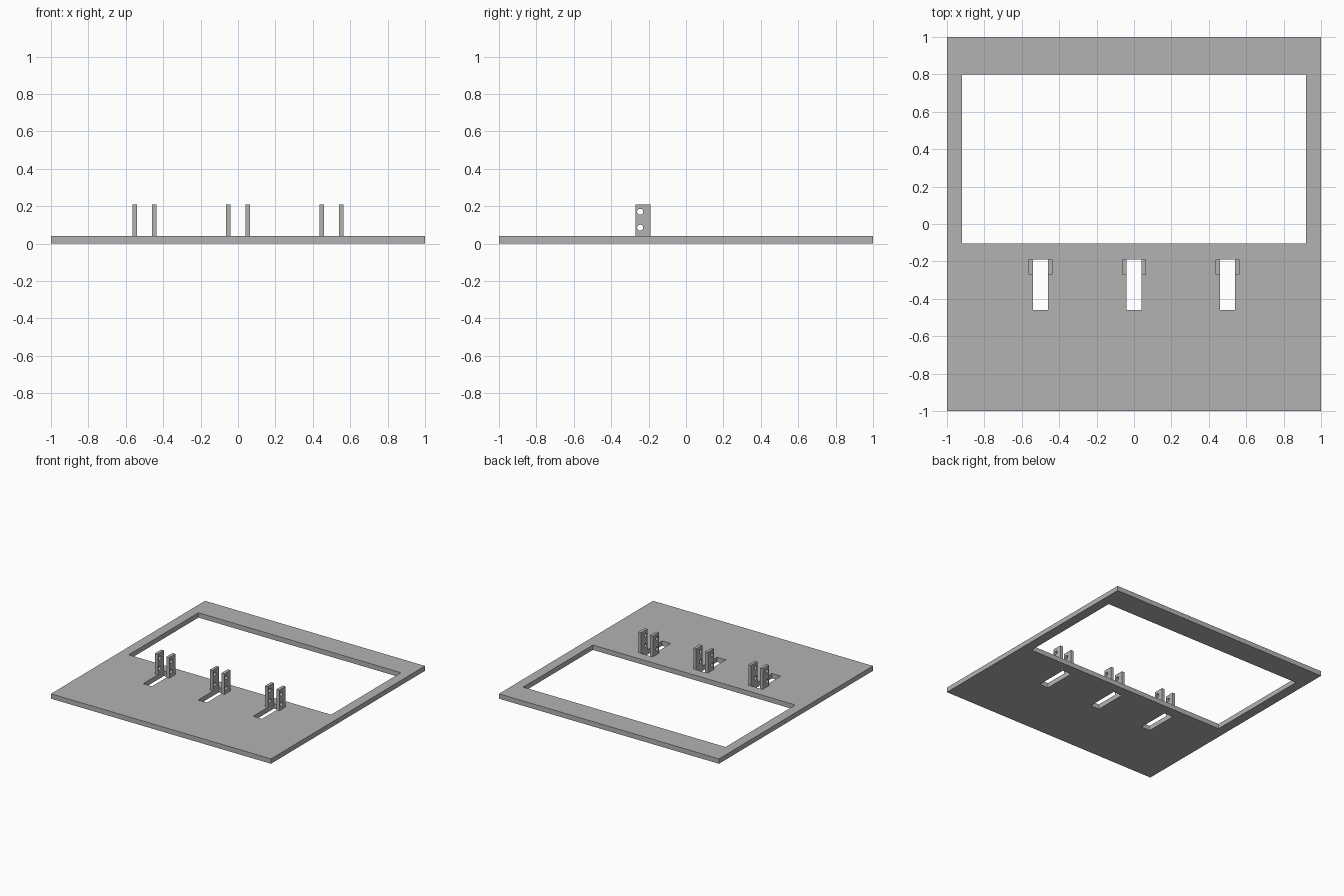
import bpy
import bmesh
from math import cos, sin, tau
from mathutils import Matrix

if "Cube" in bpy.data.objects:
    bpy.data.objects.remove(bpy.data.objects["Cube"])

grey = bpy.data.materials.new("plain grey")
grey.use_nodes = True
colour = (0.45, 0.45, 0.45, 1)
grey.diffuse_color = colour
grey.node_tree.nodes["Principled BSDF"].inputs["Base Color"].default_value = colour


def rect(x0, x1, y0, y1):
    return [(x0, y0), (x1, y0), (x1, y1), (x0, y1)]


def circle(x, y, r, sides=24):
    return [(x + r * cos(tau * i / sides), y + r * sin(tau * i / sides)) for i in range(sides)]


def pierced_slab(name, loops, depth, matrix):
    """Extrude an outline with holes (first loop outside) from 0 to depth, then place it."""
    curve = bpy.data.curves.new(name + " profile", "CURVE")
    curve.dimensions = "2D"
    curve.fill_mode = "BOTH"
    curve.extrude = depth / 2
    for loop in loops:
        spline = curve.splines.new("POLY")
        spline.points.add(len(loop) - 1)
        for point, (x, y) in zip(spline.points, loop):
            point.co = (x, y, 0, 1)
        spline.use_cyclic_u = True
    helper = bpy.data.objects.new(name + " helper", curve)
    bpy.context.collection.objects.link(helper)
    bpy.context.view_layer.update()
    mesh = bpy.data.meshes.new_from_object(
        helper.evaluated_get(bpy.context.evaluated_depsgraph_get()))
    bpy.data.objects.remove(helper)
    bpy.data.curves.remove(curve)

    bm = bmesh.new()
    bm.from_mesh(mesh)
    bmesh.ops.remove_doubles(bm, verts=bm.verts, dist=0.0001)
    bmesh.ops.recalc_face_normals(bm, faces=bm.faces)
    bmesh.ops.translate(bm, verts=bm.verts, vec=(0, 0, depth / 2))
    bmesh.ops.transform(bm, verts=bm.verts, matrix=matrix)
    for face in bm.faces:
        face.smooth = False
    bm.to_mesh(mesh)
    bm.free()
    mesh.name = name
    mesh.materials.clear()
    mesh.materials.append(grey)
    obj = bpy.data.objects.new(name, mesh)
    bpy.context.collection.objects.link(obj)
    return obj


PLATE = 0.04
SLOT_HALF = 0.04
LUG = 0.025
BACK = -0.19
stations = {"right": -0.5, "middle": 0, "left": 0.5}

# Base plate with a large window and three slots
slots = [rect(x - SLOT_HALF, x + SLOT_HALF, -0.46, BACK) for x in stations.values()]
pierced_slab("base_plate",
             [rect(-1, 1, -1, 1), rect(-0.92, 0.92, -0.105, 0.8)] + slots,
             PLATE, Matrix.Identity(4))

# Pairs of upright lugs beside each slot, each with two pin holes
lug_profile = [rect(-0.27, BACK, PLATE, 0.21),
               circle(-0.245, 0.17, 0.016), circle(-0.245, 0.085, 0.016)]
upright = Matrix(((0, 0, 1, 0), (1, 0, 0, 0), (0, 1, 0, 0), (0, 0, 0, 1)))
for station, x in stations.items():
    for side, start in (("right", x - SLOT_HALF - LUG), ("left", x + SLOT_HALF)):
        pierced_slab(f"{station}_bracket_{side}_lug", lug_profile, LUG,
                     Matrix.Translation((start, 0, 0)) @ upright)
